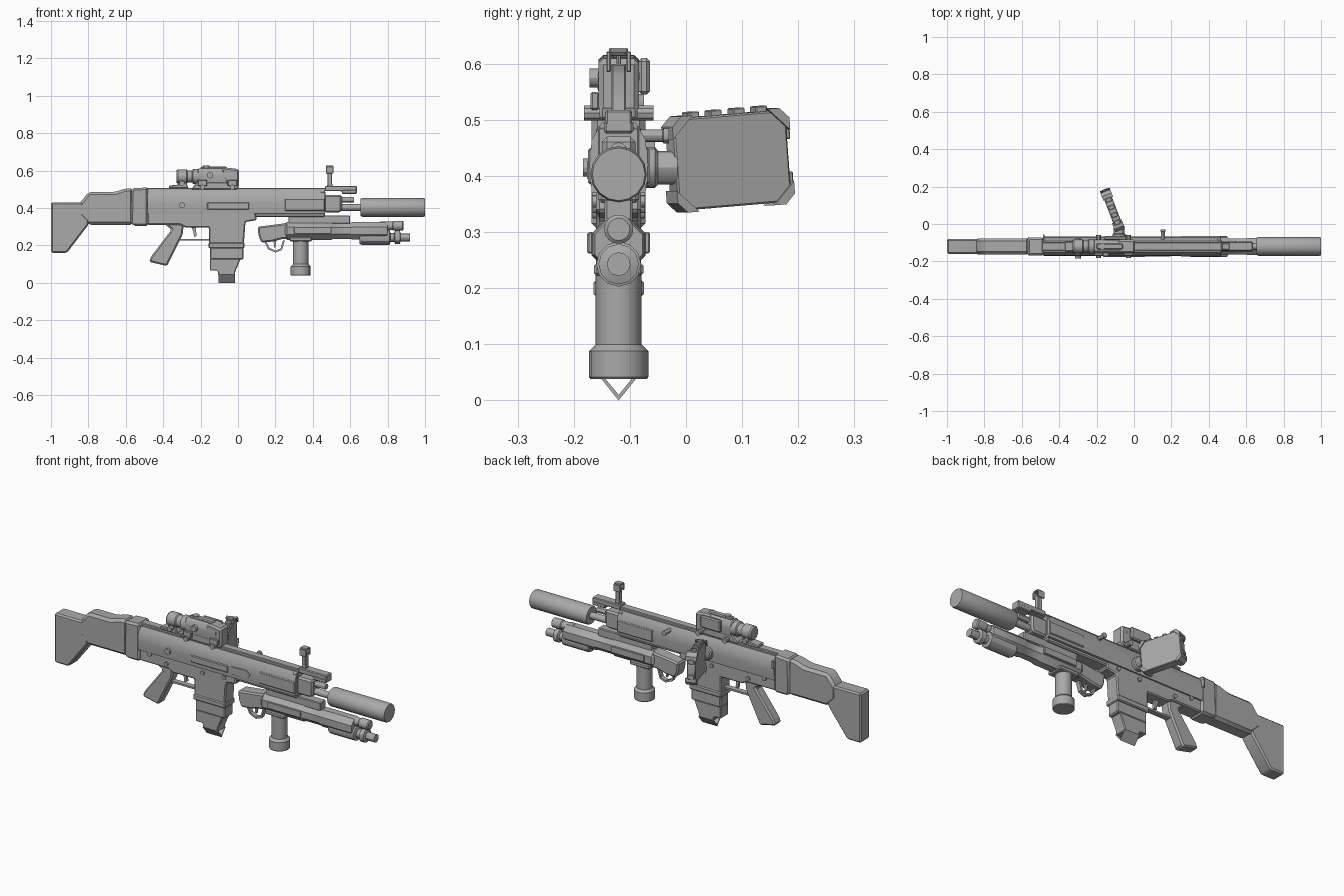
import bpy, bmesh, math
from mathutils import Vector, Matrix

Y = -0.12  # centre plane of the weapon
GREY = bpy.data.materials.new("gunmetal_grey")
GREY.diffuse_color = (0.40, 0.40, 0.40, 1)


def finish(name, bm, bevel=0.0):
    bmesh.ops.recalc_face_normals(bm, faces=bm.faces)
    if bevel:
        bmesh.ops.bevel(bm, geom=bm.edges[:], offset=bevel, segments=1,
                        affect='EDGES', clamp_overlap=True)
        bmesh.ops.recalc_face_normals(bm, faces=bm.faces)
    me = bpy.data.meshes.new(name)
    bm.to_mesh(me)
    bm.free()
    me.materials.append(GREY)
    ob = bpy.data.objects.new(name, me)
    bpy.context.collection.objects.link(ob)
    return ob


def prism(name, a, b, bevel=0.0):
    """Closed solid between two matching outlines."""
    bm = bmesh.new()
    va = [bm.verts.new(p) for p in a]
    vb = [bm.verts.new(p) for p in b]
    bm.faces.new(va)
    bm.faces.new(vb[::-1])
    n = len(a)
    for i in range(n):
        bm.faces.new((va[i], va[(i + 1) % n], vb[(i + 1) % n], vb[i]))
    return finish(name, bm, bevel)


def side(name, pts, half, bevel=0.0, y=Y):
    """Side outline (x, z) given a thickness across y."""
    return prism(name, [(x, y - half, z) for x, z in pts],
                 [(x, y + half, z) for x, z in pts], bevel)


def along(name, pts, x0, x1, bevel=0.0):
    """Cross-section (y, z) run along x."""
    return prism(name, [(x0, y, z) for y, z in pts], [(x1, y, z) for y, z in pts], bevel)


def box(name, x0, x1, y0, y1, z0, z1, bevel=0.0):
    return along(name, [(y0, z0), (y1, z0), (y1, z1), (y0, z1)], x0, x1, bevel)


def lathe(name, origin, stations, axis='X', n=16, phase=0.0):
    """Turned part: stations are (distance, radius) along the axis."""
    bm = bmesh.new()
    rings = []
    for d, r in stations:
        ring = []
        for i in range(n):
            t = phase + 2 * math.pi * i / n
            c, s = r * math.cos(t), r * math.sin(t)
            v = {'X': (d, c, s), 'Y': (c, d, s), 'Z': (c, s, d)}[axis]
            ring.append(bm.verts.new(Vector(origin) + Vector(v)))
        rings.append(ring)
    for a, b in zip(rings, rings[1:]):
        for i in range(n):
            bm.faces.new((a[i], a[(i + 1) % n], b[(i + 1) % n], b[i]))
    bm.faces.new(rings[0])
    bm.faces.new(rings[-1][::-1])
    return finish(name, bm)


# Stock
side("butt", [(-1, .43), (-.83, .43), (-.79, .40), (-.80, .31), (-.915, .16), (-1, .16)], .04, .008)
side("cheek_piece", [(-.85, .42), (-.80, .485), (-.66, .485), (-.60, .505), (-.56, .505),
                     (-.56, .31), (-.80, .31), (-.85, .36)], .042, .014)
side("stock_hinge", [(-.57, .505), (-.48, .51), (-.48, .305), (-.56, .305), (-.575, .32)], .048, .012)
box("hinge_latch", -.487, -.478, -.09, -.055, .44, .48)

# Upper receiver, handguard and top rail
section = [(-.15, .495), (-.09, .495), (-.072, .465), (-.068, .42), (-.072, .37),
           (-.168, .37), (-.172, .42), (-.168, .465)]
along("upper_receiver", section, -.485, .465)
box("handguard_floor", .09, .465, Y - .036, Y + .036, .352, .375, .006)
box("top_rail", -.50, .475, Y - .021, Y + .021, .49, .508, .003)
box("front_cap", .44, .467, Y - .04, Y + .04, .38, .49, .006)

# Lower receiver with magazine well
side("lower_receiver", [(-.485, .40), (.09, .40), (.10, .335), (.04, .325), (.03, .19), (-.155, .19),
                        (-.155, .295), (-.28, .295), (-.31, .31), (-.485, .31)], .040, .006)
box("well_collar", -.158, .035, Y - .045, Y + .045, .185, .215, .005)

# Magazine, stepped, with open V-shaped foot
box("magazine", -.15, .03, Y - .036, Y + .036, .125, .19, .006)
side("magazine_lower", [(-.15, .13), (.015, .13), (-.015, .06), (-.015, .04), (-.105, .04),
                        (-.108, .065), (-.15, .065)], .034, .004)
along("magazine_foot", [(-.156, .045), (-.12, 0), (-.084, .045), (-.091, .045), (-.12, .010),
                        (-.149, .045)], -.105, -.015)

# Pistol grip, trigger and guard
side("pistol_grip", [(-.40, .32), (-.29, .32), (-.295, .26), (-.38, .09), (-.475, .112),
                     (-.465, .14), (-.355, .285)], .030, .008)
side("trigger_guard", [(-.31, .235), (-.155, .235), (-.155, .225), (-.315, .225)], .014)
side("trigger", [(-.25, .30), (-.225, .30), (-.222, .25), (-.235, .245), (-.238, .27)], .008)

# Side fittings on both faces
for s, tag in ((-1, "near"), (1, "far")):
    box("side_rail_" + tag, .25, .465, Y + s * .04, Y + s * .055, .385, .45, .004)
    for i, (px, pz) in enumerate(((-.32, .335), (-.10, .345), (.03, .355), (-.42, .36))):
        lathe(f"pin_{tag}_{i}", (px, Y, pz), [(0, .011), (s * .047, .011)], 'Y', 12)
box("ejection_cover", -.165, .06, -.176, -.16, .392, .43, .004)
side("bolt_slot", [(.06, .405), (.08, .392), (.18, .395), (.195, .415), (.17, .435), (.08, .432)],
     .004, 0, -.171)
lathe("selector", (-.30, Y, .415), [(-.064, .016), (0, .016)], 'Y', 12)
lathe("charging_handle", (.155, Y, .472), [(.02, .011), (.078, .011), (.08, .014), (.09, .014)], 'Y', 12)

# Barrel, gas block and suppressor
lathe("barrel", (0, Y, .403), [(.44, .018), (.68, .018)], 'X', 16)
side("gas_block", [(.46, .47), (.555, .47), (.555, .385), (.54, .375), (.46, .375)], .030, .009)
lathe("gas_tube", (0, Y, .445), [(.54, .015), (.62, .015)], 'X', 12)
lathe("suppressor", (0, Y, .403), [(.655, .046), (.665, .05), (.992, .05), (1, .047)], 'X', 16, math.pi / 2)

# Front sight
side("sight_base", [(.465, .518), (.635, .518), (.635, .480), (.57, .480), (.55, .49), (.465, .49)],
     .024, .004)
box("sight_foot", .555, .635, Y - .026, Y + .026, .476, .498, .004)
side("sight_stem", [(.476, .50), (.508, .50), (.502, .54), (.502, .585), (.508, .60), (.472, .60),
                    (.478, .58), (.478, .54)], .013, .003)
for s in (-1, 1):
    box("sight_ear", .470, .510, Y + s * .022, Y + s * .014, .585, .622, .002)
box("sight_hood", .470, .510, Y - .017, Y + .017, .618, .628, .003)
lathe("sight_pin", (.49, Y, .59), [(0, .004), (.025, .004)], 'Z', 8)

# Rear folding sight
side("rear_sight", [(-.37, .505), (-.265, .505), (-.275, .535), (-.31, .545), (-.32, .525), (-.37, .52)],
     .026, .004)
lathe("rear_sight_knob", (-.30, Y, .532), [(-.045, .014), (.045, .014)], 'Y', 12)

# Scope on its mount
side("scope_mount", [(-.25, .50), (0, .50), (.005, .525), (-.02, .54), (-.22, .54)], .034, .005)
lathe("eyepiece", (0, Y, .568), [(-.33, .032), (-.322, .038), (-.275, .038), (-.27, .032), (-.245, .032),
                                 (-.24, .040), (-.215, .040), (-.19, .034)], 'X', 16)
hexa = [(-.153, .53), (-.087, .53), (-.082, .585), (-.097, .612), (-.143, .612), (-.158, .585)]
along("scope_body", hexa, -.215, -.02, .005)
side("scope_hood", [(-.09, .605), (-.07, .617), (.005, .608), (.005, .512), (-.06, .512)], .036, .009)
box("scope_ridge", -.20, -.06, Y - .016, Y + .016, .605, .622, .005)
box("scope_side_module", -.16, -.04, -.085, -.064, .545, .610, .006)
lathe("scope_turret_top", (-.17, Y, .60), [(0, .017), (.027, .017)], 'Z', 12)
lathe("scope_turret_side", (-.15, Y, .575), [(-.052, .017), (0, .017)], 'Y', 12)
for i, px in enumerate((-.19, -.03)):
    lathe(f"mount_clamp_{i}", (px, Y, .512), [(-.062, .014), (.062, .014)], 'Y', 10)
    box(f"mount_lever_{i}", px - .025, px + .025, -.17, -.155, .518, .55, .003)

# Underslung launcher
side("launcher_housing", [(.105, .30), (.25, .318), (.265, .325), (.265, .235), (.24, .235), (.18, .22),
                          (.125, .215), (.11, .25)], .036, .008)
lathe("launcher_tube", (0, Y, .278), [(.25, .040), (.262, .052), (.50, .052), (.51, .046), (.60, .046),
                                      (.61, .050), (.79, .050), (.80, .046)], 'X', 8, math.pi / 8)
box("launcher_mount", .27, .60, Y - .025, Y + .025, .315, .36, .004)
lathe("launcher_barrel", (0, Y, .305), [(.76, .022), (.825, .022), (.83, .026), (.88, .026), (.885, .020)], 'X', 16)
lathe("launcher_light", (0, Y, .243), [(.65, .034), (.66, .040), (.81, .040), (.815, .024), (.835, .024),
                                       (.84, .036), (.865, .036), (.87, .021), (.92, .021)], 'X', 12)
for s in (-1, 1):
    box("launcher_side_strip", .30, .50, Y + s * .045, Y + s * .056, .262, .30, .003)

# Launcher trigger guard ring and trigger
outer = [(.14, .225), (.16, .18), (.20, .162), (.235, .175), (.25, .225)]
inner = [(.24, .225), (.228, .184), (.20, .172), (.167, .188), (.15, .225)]
side("launcher_trigger_guard", outer + inner, .012)
side("launcher_trigger", [(.19, .225), (.205, .225), (.20, .19), (.193, .19)], .006)

# Vertical foregrip
lathe("foregrip", (.335, Y, 0), [(.038, .050), (.042, .053), (.088, .053), (.10, .041), (.235, .041)], 'Z', 16)
box("foregrip_clamp", .275, .395, Y - .044, Y + .044, .222, .245, .005)

# Tilted side panel: chamfered slab with corner guards and edge lugs
parts = []
W, H, C, T = .108, .082, .022, .022
slab = [(-W + C, -H), (W - C, -H), (W, -H + C), (W, H - C), (W - C, H), (-W + C, H), (-W, H - C), (-W, -H + C)]
parts.append(along("panel", slab, -T, T, .003))
for sy in (-1, 1):
    for sz in (-1, 1):
        corner = [(sy * (W - .036), sz * (H + .004)), (sy * (W - .014), sz * (H + .004)),
                  (sy * (W + .004), sz * (H - .014)), (sy * (W + .004), sz * (H - .036))]
        parts.append(along("panel_corner", corner, -T - .006, T + .006))
for y in (-.065, -.022, .022, .065):
    parts.append(box("panel_top_lug", -.016, .016, y - .011, y + .011, H - .002, H + .010, .002))
for z in (-.04, .04):
    parts.append(box("panel_end_lug", -.016, .016, W - .002, W + .008, z - .011, z + .011, .002))
place = (Matrix.Translation((-.115, .075, .428)) @ Matrix.Rotation(math.radians(21), 4, 'Z')
         @ Matrix.Rotation(math.radians(4.5), 4, 'X'))
for ob in parts:
    ob.matrix_world = place
lathe("panel_arm", (-.08, Y, .415), [(.03, .036), (.065, .036), (.07, .030), (.105, .030)], 'Y', 12)

# Smooth the round parts, keep hard edges
for ob in bpy.context.collection.objects:
    ob.select_set(True)
    bpy.context.view_layer.objects.active = ob
bpy.ops.object.shade_smooth_by_angle(angle=math.radians(30))
